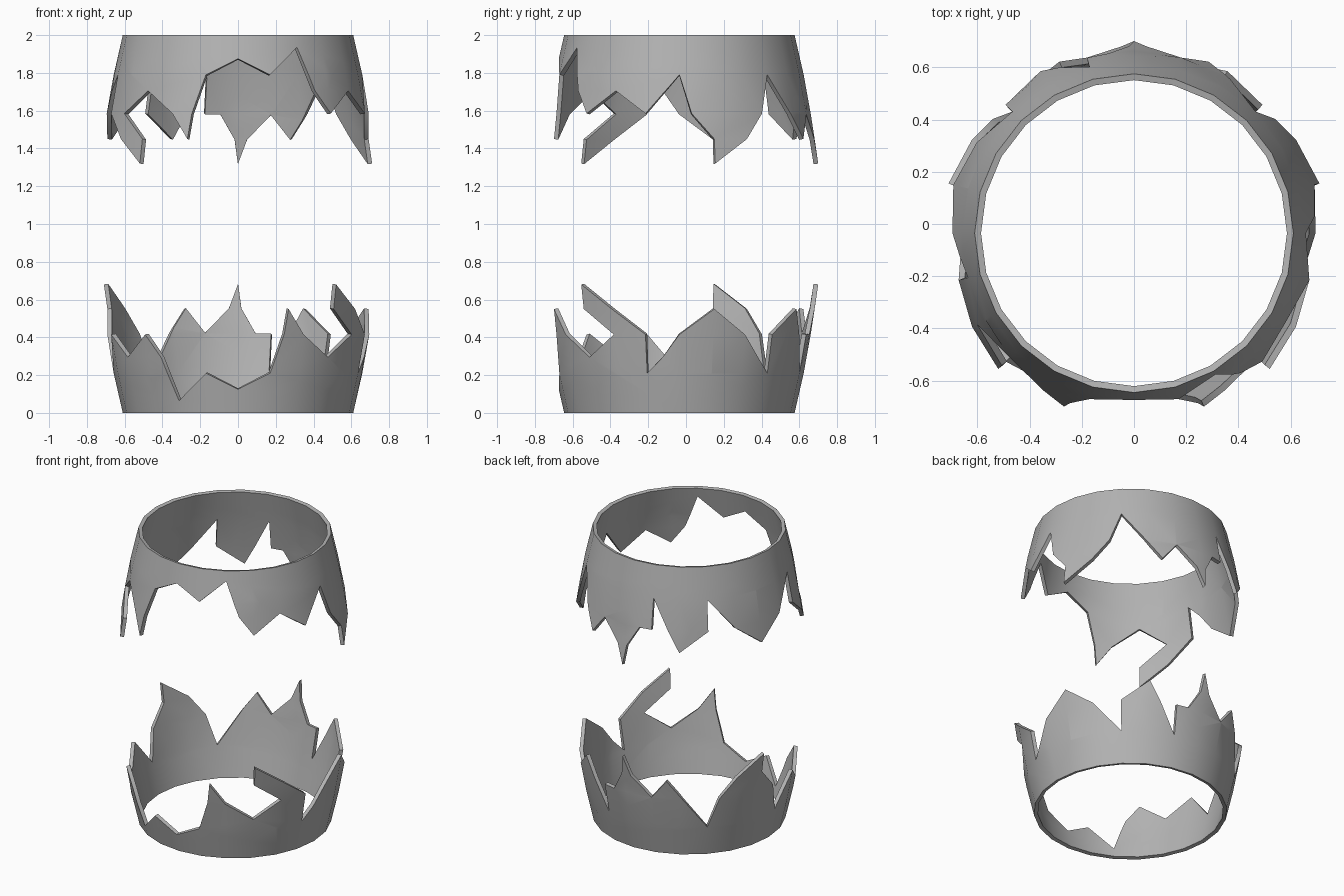
import bpy, bmesh, math
from mathutils import Vector
from mathutils.geometry import delaunay_2d_cdt

if "Cube" in bpy.data.objects:
    bpy.data.objects.remove(bpy.data.objects["Cube"])

CENTRE_Y = -0.035
# outer wall: (height, radius)
WALL = [(0, .61), (.21, .658), (.415, .695), (.55, .716), (.68, .735)]
# broken edge, unrolled: (angle in degrees, height)
EDGE = [(0, .415), (15, .55), (30, .415), (45, .21), (45, .415), (60, .55),
        (75, .21), (75, .415), (82, .415), (88.5, .55), (90, .68), (94, .55),
        (105, .42), (113.5, .55), (135, .21), (141, .415), (150, .55),
        (165, .68), (165, .55), (174.6, .415), (180, .21), (195, .415),
        (210, .295), (225, .415), (232.7, .295), (240, .065), (255, .21),
        (270, .125), (285, .21), (290.6, .415), (292, .55), (300, .415),
        (315, .295), (330, .415), (315, .55), (315, .68), (330, .55),
        (345, .415), (345, .21), (352.5, .295), (360, .415)]

grey = bpy.data.materials.new("dark_grey")
grey.diffuse_color = (.45, .45, .45, 1)
grey.use_nodes = True
grey.node_tree.nodes["Principled BSDF"].inputs["Base Color"].default_value = grey.diffuse_color


def radius(z):
    for (z0, r0), (z1, r1) in zip(WALL, WALL[1:]):
        if z <= z1:
            return r0 + (r1 - r0) * max(0, z - z0) / (z1 - z0)
    return WALL[-1][1]


def cut(bm, co, no):
    bmesh.ops.bisect_plane(bm, geom=bm.verts[:] + bm.edges[:] + bm.faces[:],
                           dist=1e-5, plane_co=co, plane_no=no)


def broken_shell(name, flipped):
    # flat unrolled sheet, filled with triangles inside its outline
    outline = [Vector((math.radians(a), z)) for a, z in [(360, 0), *reversed(EDGE), (0, 0)]]
    n = len(outline)
    pts, _, tris, *_ = delaunay_2d_cdt(outline, [(i, (i + 1) % n) for i in range(n)],
                                       [list(range(n))], 1, 1e-6)
    bm = bmesh.new()
    verts = [bm.verts.new((p.x, p.y, 0)) for p in pts]
    for t in tris:
        bm.faces.new([verts[i] for i in t])
    bm.normal_update()
    # split into 24 columns and a few height bands
    for i in range(1, 24):
        cut(bm, (math.radians(15 * i), 0, 0), (1, 0, 0))
    for z, _ in WALL[1:-1]:
        cut(bm, (0, z, 0), (0, 1, 0))
    # roll up into a flared ring
    for v in bm.verts:
        a, z = v.co.x, v.co.y
        r = radius(z)
        x, y = r * math.cos(a), r * math.sin(a) + CENTRE_Y
        v.co = (-x, y, 2 - z) if flipped else (x, y, z)
    bmesh.ops.remove_doubles(bm, verts=bm.verts[:], dist=1e-4)
    bm.normal_update()
    me = bpy.data.meshes.new(name)
    bm.to_mesh(me)
    bm.free()
    me.materials.append(grey)
    ob = bpy.data.objects.new(name, me)
    bpy.context.collection.objects.link(ob)
    # wall thickness, inwards
    mod = ob.modifiers.new("thickness", 'SOLIDIFY')
    mod.thickness = .025
    mod.offset = -1
    bpy.context.view_layer.objects.active = ob
    ob.select_set(True)
    bpy.ops.object.modifier_apply(modifier=mod.name)
    bpy.ops.object.shade_smooth_by_angle(angle=math.radians(30))
    ob.select_set(False)


# the upper half is the lower one turned over about the y axis
broken_shell("lower_shell", False)
broken_shell("upper_shell", True)
